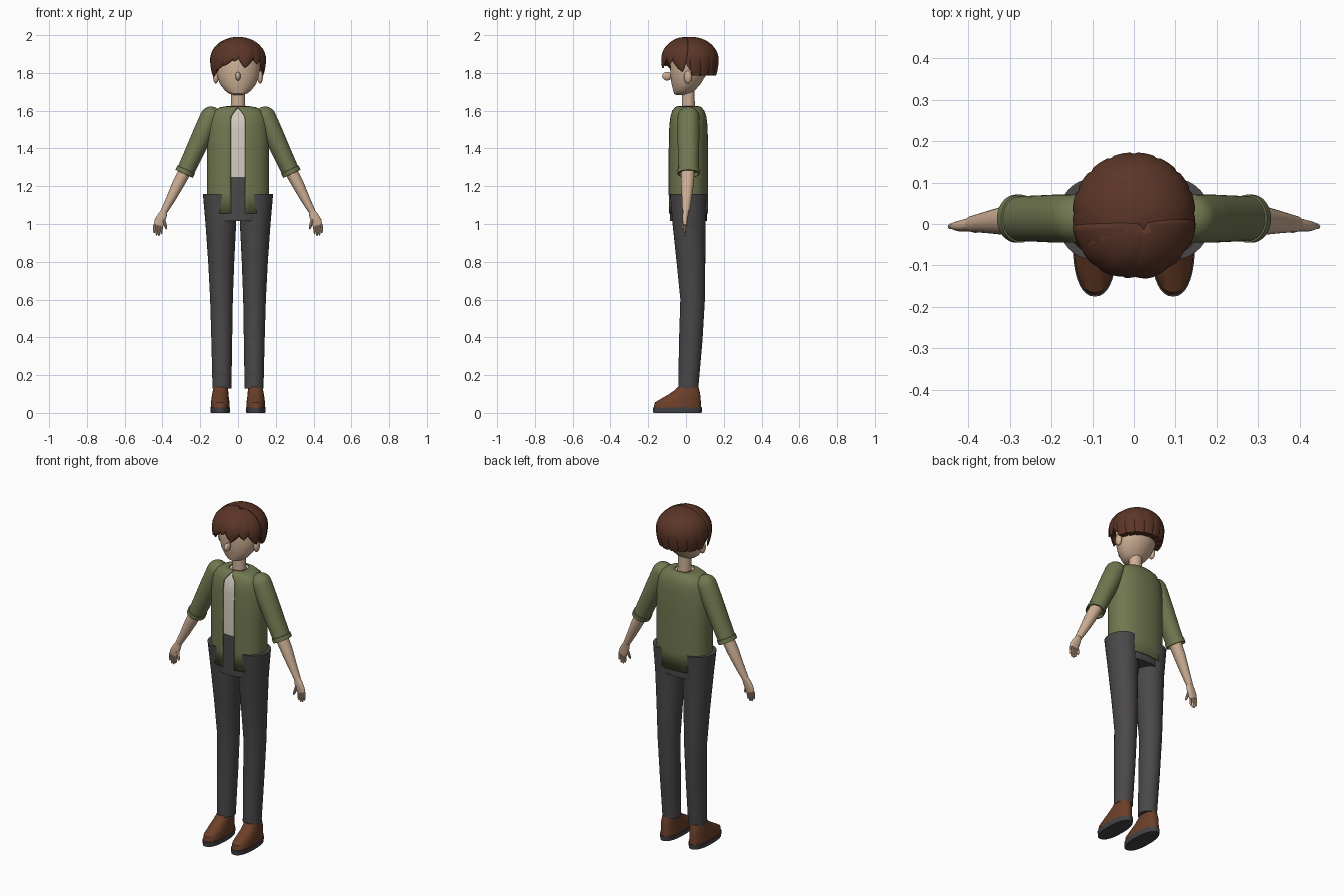
import bpy, bmesh, math
from mathutils import Vector

if "Cube" in bpy.data.objects:
    bpy.data.objects.remove(bpy.data.objects["Cube"])


def material(name, rgb):
    m = bpy.data.materials.new(name)
    m.diffuse_color = (*rgb, 1)
    m.use_nodes = True
    m.node_tree.nodes["Principled BSDF"].inputs["Base Color"].default_value = m.diffuse_color
    return m


SKIN = material("skin", (0.62, 0.43, 0.30))
HAIR = material("brown hair", (0.105, 0.036, 0.020))
OLIVE = material("olive cloth", (0.165, 0.185, 0.080))
CREAM = material("cream cloth", (0.64, 0.59, 0.51))
GREY = material("charcoal cloth", (0.068, 0.064, 0.065))
LEATHER = material("brown leather", (0.150, 0.050, 0.022))
SOLE = material("dark sole", (0.055, 0.055, 0.060))


def finish(name, verts, faces, mat, mirror=False, thick=0):
    me = bpy.data.meshes.new(name)
    me.from_pydata([tuple(v) for v in verts], [], faces)
    bm = bmesh.new()
    bm.from_mesh(me)
    bmesh.ops.recalc_face_normals(bm, faces=bm.faces)
    bm.to_mesh(me)
    bm.free()
    me.materials.append(mat)
    ob = bpy.data.objects.new(name, me)
    bpy.context.collection.objects.link(ob)
    if mirror:
        m = ob.modifiers.new("mirror", "MIRROR")
        m.use_clip = True
    if thick:
        s = ob.modifiers.new("thickness", "SOLIDIFY")
        s.thickness = thick
    return ob


def power(v, e):
    return math.copysign(abs(v) ** (2 / e), v)


def loft(name, rings, mat, n=32, e=2.0, tilt=0.0, mirror=False):
    """Capped tube through rings (x, y, z, half_width, half_depth)."""
    verts, faces = [], []
    for x, y, z, a, b in rings:
        for i in range(n):
            t = 2 * math.pi * i / n
            u = a * power(math.cos(t), e)
            verts.append((x + u * math.cos(tilt), y + b * power(math.sin(t), e), z + u * math.sin(tilt)))
    for r in range(len(rings) - 1):
        for i in range(n):
            j = (i + 1) % n
            faces.append((r * n + i, r * n + j, (r + 1) * n + j, (r + 1) * n + i))
    faces.append(tuple(range(n)))
    faces.append(tuple(range((len(rings) - 1) * n, len(rings) * n)))
    return finish(name, verts, faces, mat, mirror)


def grid(rows, cols, wrap=False):
    return [(r * cols + i, r * cols + (i + 1) % cols, (r + 1) * cols + (i + 1) % cols, (r + 1) * cols + i)
            for r in range(rows - 1) for i in range(cols if wrap else cols - 1)]


def ball(name, c, s, mat, mirror=False):
    rings = [(c[0], c[1], c[2] - s[2] * math.cos(t), s[0] * math.sin(t), s[1] * math.sin(t))
             for t in [0.05 + (math.pi - 0.1) * k / 12 for k in range(13)]]
    return loft(name, rings, mat, 24, mirror=mirror)


# Trousers: separate legs and a short pelvis
loft("trouser_leg", [(.085, .012, .13, .050, .053), (.086, .025, .38, .055, .062),
                     (.0875, .035, .6, .060, .065), (.089, .026, .8, .069, .076),
                     (.091, .016, 1.0, .081, .087), (.1, .012, 1.16, .086, .097)], GREY, mirror=True)
loft("pelvis", [(0, .012, 1.015, .135, .098), (0, .012, 1.12, .152, .098),
                (0, .012, 1.25, .150, .095)], GREY, 48, 2.3)

# Shoes
loft("shoe_sole", [(.094, -.045, 0, .050, .128), (.094, -.045, .028, .053, .130)], SOLE, 36, 2.3, mirror=True)
loft("shoe_upper", [(.094, -.045, .028, .050, .126), (.094, -.043, .055, .049, .122),
                    (.094, -.025, .078, .046, .102), (.094, -.007, .10, .043, .082),
                    (.092, .006, .122, .040, .064), (.092, .011, .138, .037, .055)],
     LEATHER, 36, 2.3, mirror=True)

# Shirt under the jacket
loft("shirt", [(0, .012, 1.25, .150, .094), (0, .012, 1.5, .148, .093),
               (0, .014, 1.58, .135, .083), (0, .016, 1.612, .09, .062)], CREAM, 48, 2.3)

# Jacket body with an open front
verts, cols = [], 28
profile = [(1.055, .163, .104, .038), (1.16, .164, .105, .038), (1.4, .164, .105, .038),
           (1.52, .160, .102, .038), (1.57, .150, .096, .036), (1.60, .130, .085, .016),
           (1.618, .095, .070, .003), (1.626, .050, .052, .001)]
for z, a, b, gap in profile:
    start = math.asin((gap / a) ** 1.15)
    for i in range(cols):
        t = start + (math.pi - start) * i / (cols - 1)
        verts.append((max(0, a * power(math.sin(t), 2.3)), .012 - b * power(math.cos(t), 2.3), z))
jacket = finish("jacket_body", verts, grid(len(profile), cols), OLIVE, True, .006)

# Sleeves: domed shoulder, straight tube, stepped cuff
S, D = Vector((.145, .013, 1.565)), Vector((.423, 0, -.906))


def along(s, a, b):
    return (*(S + D * s), a, b)


dome = [along(-.058 * math.cos(t), .056 * math.sin(t), .058 * math.sin(t))
        for t in (.08, .35, .65, .95, 1.25, 1.55)]
loft("sleeve", dome + [along(.1, .054, .058), along(.2, .050, .056), along(.305, .047, .054),
                       along(.306, .051, .058), along(.33, .051, .058), along(.331, .045, .052),
                       along(.31, .043, .050)], OLIVE, 32, tilt=.437, mirror=True)

# Arms and hands
loft("forearm", [(.275, .010, 1.29, .034, .036), (.315, .008, 1.215, .032, .034),
                 (.355, .004, 1.135, .025, .026), (.392, 0, 1.066, .018, .019)],
     SKIN, 24, tilt=.48, mirror=True)
loft("palm", [(.390, 0, 1.07, .017, .016), (.401, -.003, 1.045, .024, .015),
              (.414, -.005, 1.015, .028, .013), (.421, -.005, .992, .025, .010)],
     SKIN, 20, 2.4, tilt=.3, mirror=True)


def digit(name, p, q, r):
    p, q = Vector(p), Vector(q)
    loft(name, [(*p.lerp(q, t), r * k, r * k) for t, k in ((0, 1), (.5, 1), (.8, .85), (.95, .55), (1, .15))],
         SKIN, 10, mirror=True)


for i, tip in enumerate((.945, .936, .938, .952)):
    x = .404 + .0125 * i
    digit("finger", (x, -.005, 1.0), (x + .002, -.007, tip), .0068)
digit("thumb", (.395, -.008, 1.03), (.379, -.016, .972), .0085)

# Neck, head, nose, ears
loft("neck", [(0, .013, 1.59, .040, .036), (0, .012, 1.66, .037, .034), (0, .012, 1.73, .037, .034)], SKIN)
loft("head", [(0, -.025, 1.683, .022, .026), (0, -.018, 1.69, .046, .045), (0, -.011, 1.705, .068, .056),
              (0, 0, 1.74, .095, .076), (0, .012, 1.79, .113, .095), (0, .020, 1.85, .118, .104),
              (0, .022, 1.91, .105, .095), (0, .022, 1.95, .070, .065), (0, .022, 1.965, .03, .03)], SKIN, 40)
ball("nose", (0, -.1, 1.783), (.014, .026, .023), SKIN)
ball("ear", (.117, .010, 1.778), (.015, .021, .034), SKIN, True)

# Hair cap: rounded shell, grooved below, with a raised front hairline
C = Vector((0, .025, 1.87))


def hair_surface(d, lift=0.0):
    rz = .121 if d.z > 0 else .2
    k = 1 / math.sqrt((d.x / .148) ** 2 + (d.y / .148) ** 2 + (d.z / rz) ** 2)
    return C + d * k + d.normalized() * lift


verts, n, rows = [], 96, 16
for r in range(rows + 2):
    for i in range(n):
        az = 2 * math.pi * i / n
        deg = abs(math.degrees(math.atan2(math.sin(az), math.cos(az))))
        f = min(1, max(0, (deg - 72) / 22))
        low = 1.885 - .098 * f + (.005 if i % 6 == 0 else 0)
        end = math.acos(max(-1, (low - C.z) / (.121 if low > C.z else .2)))
        t = .02 + (end - .02) * min(r, rows) / rows
        rz = .121 if t < math.pi / 2 else .2
        groove = 1 - (.035 * min(1, r / rows * 1.6 - .6) if i % 6 == 0 and r > 7 else 0)
        rad = .148 * math.sin(t) * groove * (.74 if r > rows else 1)
        verts.append(C + Vector((rad * math.sin(az), -rad * math.cos(az), rz * math.cos(t))))
finish("hair_cap", verts, grid(rows + 2, n, True) + [tuple(range(n))], HAIR)


# Fringe: leaf-shaped locks swept over the cap from the parting
def lock(name, root, az, tip_z, width, lift):
    a = Vector(root) - C
    h = math.radians(az)
    b = Vector((.145 * math.sin(h), -.145 * math.cos(h), tip_z - C.z))
    pts, m, k = [], 14, 9
    for r in range(m):
        t = r / (m - 1)
        d = a.lerp(b, t)
        side = (b - a).cross(d).normalized()
        w = width * max(.03, math.sin(math.pi * (.12 + .88 * t)) ** .75)
        for i in range(k):
            s = 2 * i / (k - 1) - 1
            pts.append(hair_surface(d + side * w * s, lift * (.3 + .7 * min(1, t * 2)) * (1 - .7 * s * s)))
    finish(name, pts, grid(m, k), HAIR, thick=.006)


for az, tip_z, width, lift in ((-72, 1.775, .036, .006), (-50, 1.815, .040, .009), (-30, 1.838, .042, .011),
                               (72, 1.805, .036, .006), (42, 1.845, .040, .008), (-8, 1.86, .038, .008),
                               (14, 1.828, .044, .012)):
    lock("fringe_lock", (.025, -.015, 1.99), az, tip_z, width, lift)

# Smooth shading with sharp edges kept
bpy.ops.object.select_all(action='SELECT')
bpy.context.view_layer.objects.active = jacket
bpy.ops.object.shade_smooth_by_angle(angle=math.radians(35))
